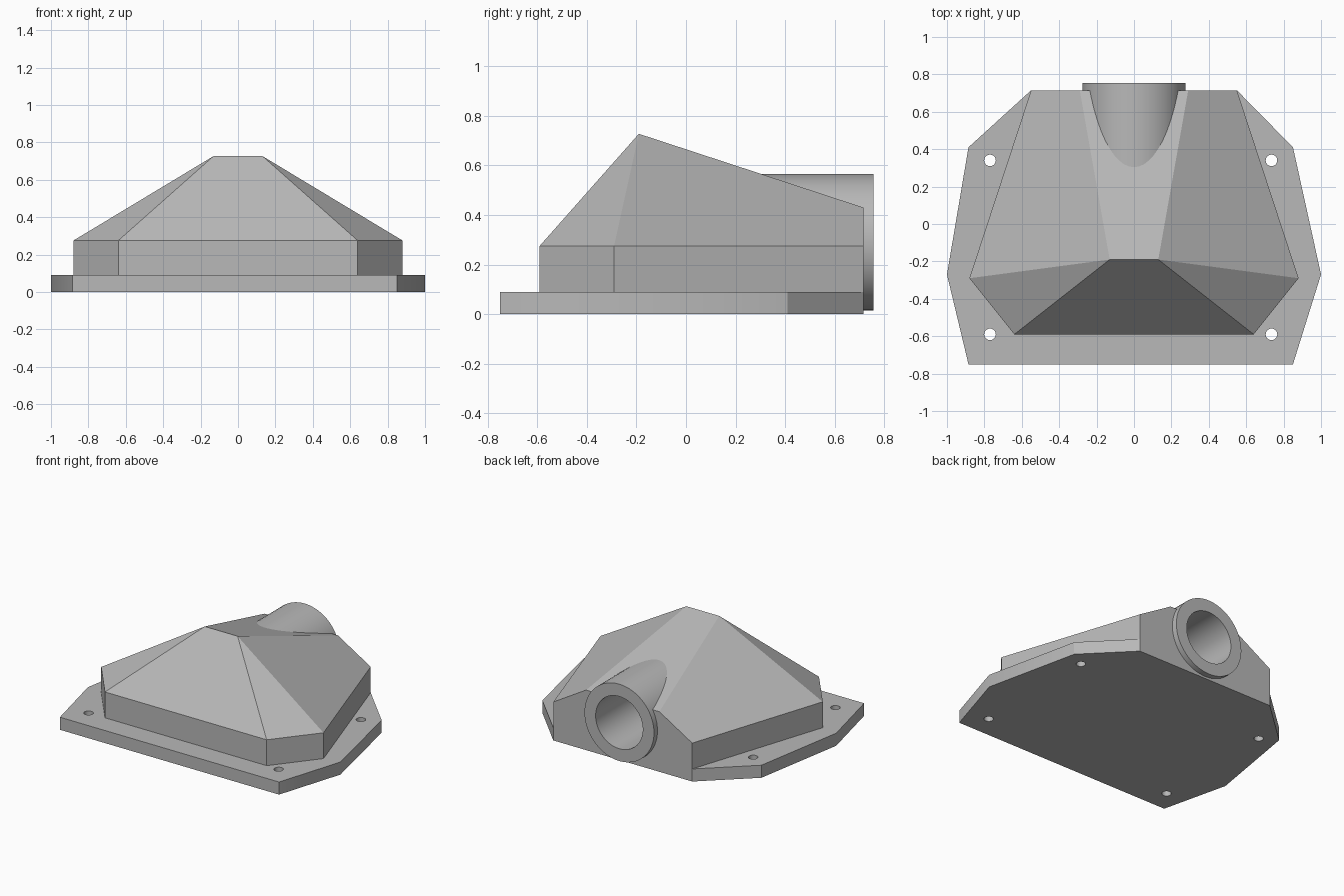
import bpy, bmesh
from math import pi
from mathutils import Matrix, Vector

cube = bpy.data.objects.get("Cube")
if cube:
    bpy.data.objects.remove(cube, do_unlink=True)

grey = bpy.data.materials.new("light_grey")
grey.use_nodes = True
GREY = (0.48, 0.48, 0.48, 1)
grey.diffuse_color = GREY
grey.node_tree.nodes["Principled BSDF"].inputs["Base Color"].default_value = GREY

PLATE_TOP, EAVES, BACK = 0.09, 0.275, 0.715
PIPE_Z, PIPE_R, BORE_R = 0.29, 0.275, 0.187


def add_object(name, bm):
    bmesh.ops.recalc_face_normals(bm, faces=bm.faces)
    mesh = bpy.data.meshes.new(name)
    bm.to_mesh(mesh)
    bm.free()
    mesh.materials.append(grey)
    obj = bpy.data.objects.new(name, mesh)
    bpy.context.collection.objects.link(obj)
    return obj


def cylinder(name, radius, start, end, sides=32):
    """Closed cylinder between two points."""
    start, end = Vector(start), Vector(end)
    axis = end - start
    turn = Vector((0, 0, 1)).rotation_difference(axis).to_matrix().to_4x4()
    bm = bmesh.new()
    bmesh.ops.create_cone(bm, cap_ends=True, segments=sides, radius1=radius,
                          radius2=radius, depth=axis.length,
                          matrix=Matrix.Translation((start + end) / 2) @ turn)
    return add_object(name, bm)


def select_only(obj):
    bpy.ops.object.select_all(action='DESELECT')
    obj.select_set(True)
    bpy.context.view_layer.objects.active = obj


def cut(obj, cutter):
    """Subtract the cutter, then discard it."""
    mod = obj.modifiers.new("cut", 'BOOLEAN')
    mod.operation, mod.solver, mod.object = 'DIFFERENCE', 'EXACT', cutter
    select_only(obj)
    bpy.ops.object.modifier_apply(modifier=mod.name)
    bpy.data.objects.remove(cutter, do_unlink=True)


def smooth(obj):
    select_only(obj)
    bpy.ops.object.shade_smooth_by_angle(angle=pi / 6)


# Base plate: extruded outline with four bolt holes
outline = [(-0.885, -0.75), (0.85, -0.75), (1, -0.27), (0.85, 0.41),
           (0.55, BACK), (-0.55, BACK), (-0.885, 0.41), (-1, -0.27)]
bm = bmesh.new()
face = bm.faces.new([bm.verts.new((x, y, 0)) for x, y in outline])
top = bmesh.ops.extrude_face_region(bm, geom=[face])["geom"]
bmesh.ops.translate(bm, vec=(0, 0, PLATE_TOP),
                    verts=[v for v in top if isinstance(v, bmesh.types.BMVert)])
plate = add_object("base_plate", bm)
for x in (-0.77, 0.735):
    for y in (-0.59, 0.34):
        cut(plate, cylinder("hole_cutter", 0.031, (x, y, -0.1), (x, y, 0.2), 24))
smooth(plate)

# Hood: upright walls below a sloped, faceted roof, as a hull of its corners
half = [(0.64, -0.59, EAVES), (0.88, -0.29, EAVES), (0.55, BACK, EAVES),
        (0.13, -0.19, 0.727), (0.29, BACK, 0.43)]
half += [(x, y, PLATE_TOP) for x, y, z in half[:3]]
bm = bmesh.new()
for x, y, z in half:
    for side in (-1, 1):
        bm.verts.new((side * x, y, z))
bmesh.ops.convex_hull(bm, input=bm.verts)
bmesh.ops.dissolve_limit(bm, angle_limit=0.03, verts=bm.verts, edges=bm.edges)
hood = add_object("hood", bm)
cut(hood, cylinder("socket_cutter", 0.23, (0, 0.28, PIPE_Z), (0, 1, PIPE_Z), 64))

# Outlet pipe: emerges from the rear of the roof, bored from behind
pipe = cylinder("outlet_pipe", PIPE_R, (0, 0.25, PIPE_Z), (0, 0.755, PIPE_Z), 64)
cut(pipe, cylinder("bore_cutter", BORE_R, (0, 0.3, PIPE_Z), (0, 1, PIPE_Z), 64))
smooth(pipe)
